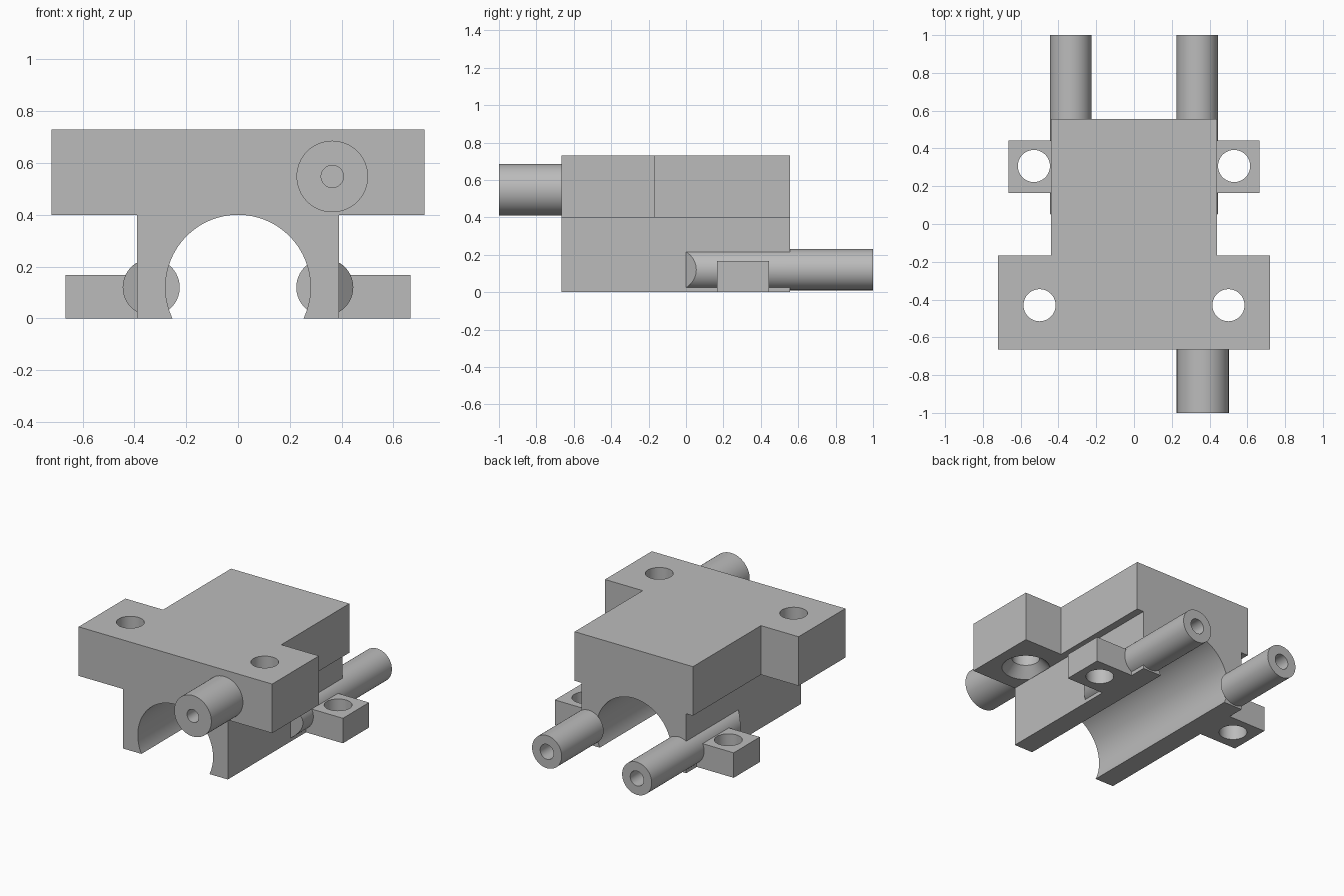
import bpy, bmesh, math
from mathutils import Vector

if "Cube" in bpy.data.objects:
    bpy.data.objects.remove(bpy.data.objects["Cube"])

grey = bpy.data.materials.new("plain_grey")
grey.diffuse_color = (0.5, 0.5, 0.5, 1)
grey.use_nodes = True
grey.node_tree.nodes["Principled BSDF"].inputs["Base Color"].default_value = grey.diffuse_color


def finish(name, bm):
    """Turn a bmesh into a smooth-by-angle grey object."""
    bmesh.ops.remove_doubles(bm, verts=bm.verts, dist=1e-5)
    bmesh.ops.recalc_face_normals(bm, faces=bm.faces)
    mesh = bpy.data.meshes.new(name)
    bm.to_mesh(mesh)
    bm.free()
    mesh.materials.append(grey)
    ob = bpy.data.objects.new(name, mesh)
    bpy.context.collection.objects.link(ob)
    return ob


def shade(ob):
    bpy.ops.object.select_all(action='DESELECT')
    ob.select_set(True)
    bpy.context.view_layer.objects.active = ob
    bpy.ops.object.shade_smooth_by_angle(angle=math.radians(30))


def loft(name, start, end):
    """Solid between two matching outlines."""
    bm = bmesh.new()
    a = [bm.verts.new(p) for p in start]
    b = [bm.verts.new(p) for p in end]
    bm.faces.new(a)
    bm.faces.new(b)
    for i in range(len(a)):
        j = (i + 1) % len(a)
        bm.faces.new((a[i], a[j], b[j], b[i]))
    return finish(name, bm)


def lathe(name, profile, origin, axis, closed=False, n=64):
    """Spin (radius, height) points about an axis through origin."""
    bm = bmesh.new()
    rot = Vector((0, 0, 1)).rotation_difference(Vector(axis))
    rings = []
    for r, h in profile:
        rings.append([bm.verts.new(Vector(origin) + rot @ Vector(
            (r * math.cos(math.tau * i / n), r * math.sin(math.tau * i / n), h)))
            for i in range(n)])
    pairs = list(zip(rings, rings[1:]))
    if closed:
        pairs.append((rings[-1], rings[0]))
    else:
        bm.faces.new(rings[0])
        bm.faces.new(rings[-1])
    for a, b in pairs:
        for i in range(n):
            j = (i + 1) % n
            bm.faces.new((a[i], a[j], b[j], b[i]))
    return finish(name, bm)


def pipe(name, x, z, y0, y1, outer, inner):
    length = y1 - y0
    shade(lathe(name, [(inner, 0), (outer, 0), (outer, length), (inner, length)],
                (x, y0, z), (0, 1, 0), closed=True))


def cut(ob, cutters):
    """Subtract the cutters, then remove them."""
    for c in cutters:
        mod = ob.modifiers.new("hole", 'BOOLEAN')
        mod.operation, mod.solver, mod.object = 'DIFFERENCE', 'EXACT', c
    bpy.context.view_layer.update()
    mesh = bpy.data.meshes.new_from_object(
        ob.evaluated_get(bpy.context.evaluated_depsgraph_get()))
    ob.modifiers.clear()
    ob.data = mesh
    for c in cutters:
        bpy.data.objects.remove(c)
    shade(ob)


FRONT, REAR, STEP = -0.665, 0.555, -0.168
SLAB_Z, TOP = 0.4, 0.73
BORE_R, AXIS_Z = 0.28, 0.12
LEG_X, PIPE_X, PIPE_R = 0.39, 0.335, 0.11

# T-shaped top slab with two countersunk screw holes
half = [(0.72, FRONT), (0.72, STEP), (0.44, STEP), (0.44, REAR)]
outline = half + [(-x, y) for x, y in reversed(half)]
slab = loft("top_slab", [(x, y, SLAB_Z) for x, y in outline],
            [(x, y, TOP) for x, y in outline])
sink = [(0.155, -0.01), (0.085, 0.065), (0.085, 0.5)]
cut(slab, [lathe("screw_cutter", sink, (s * 0.5, -0.43, SLAB_Z), (0, 0, 1))
           for s in (-1, 1)])

for side, s in (("left", -1), ("right", 1)):
    # Leg with half of the round bore on its inner side
    low = math.asin(-AXIS_Z / BORE_R)
    angles = [low + (math.pi / 2 - low) * i / 40 for i in range(41)]
    leg = [(BORE_R * math.cos(a), AXIS_Z + BORE_R * math.sin(a)) for a in angles]
    leg[0] = (leg[0][0], 0)
    leg += [(LEG_X, SLAB_Z), (LEG_X, 0)]
    shade(loft(side + "_leg", [(s * x, FRONT, z) for x, z in leg],
               [(s * x, REAR, z) for x, z in leg]))

    # Rear pipe, and its rib along the leg with a slanted front end
    pipe(side + "_rear_pipe", s * PIPE_X, AXIS_Z, REAR, 1.0, PIPE_R, 0.05)
    span = math.acos((LEG_X - PIPE_X) / PIPE_R)
    rib = [(PIPE_X + PIPE_R * math.cos(a), AXIS_Z + PIPE_R * math.sin(a))
           for a in (span * (i / 12 - 1) for i in range(25))]
    shade(loft(side + "_pipe_rib", [(s * x, x - LEG_X, z) for x, z in rib],
               [(s * x, REAR, z) for x, z in rib]))

    # Mounting tab with a screw hole
    tab = [(LEG_X, 0.165), (0.665, 0.165), (0.665, 0.443), (LEG_X, 0.443)]
    tab_ob = loft(side + "_tab", [(s * x, y, 0) for x, y in tab],
                  [(s * x, y, 0.168) for x, y in tab])
    cut(tab_ob, [lathe("tab_cutter", [(0.085, -0.1), (0.085, 0.3)],
                       (s * 0.53, 0.307, 0), (0, 0, 1))])

# Single front pipe
pipe("front_pipe", 0.364, 0.548, -1.0, FRONT, 0.138, 0.043)
